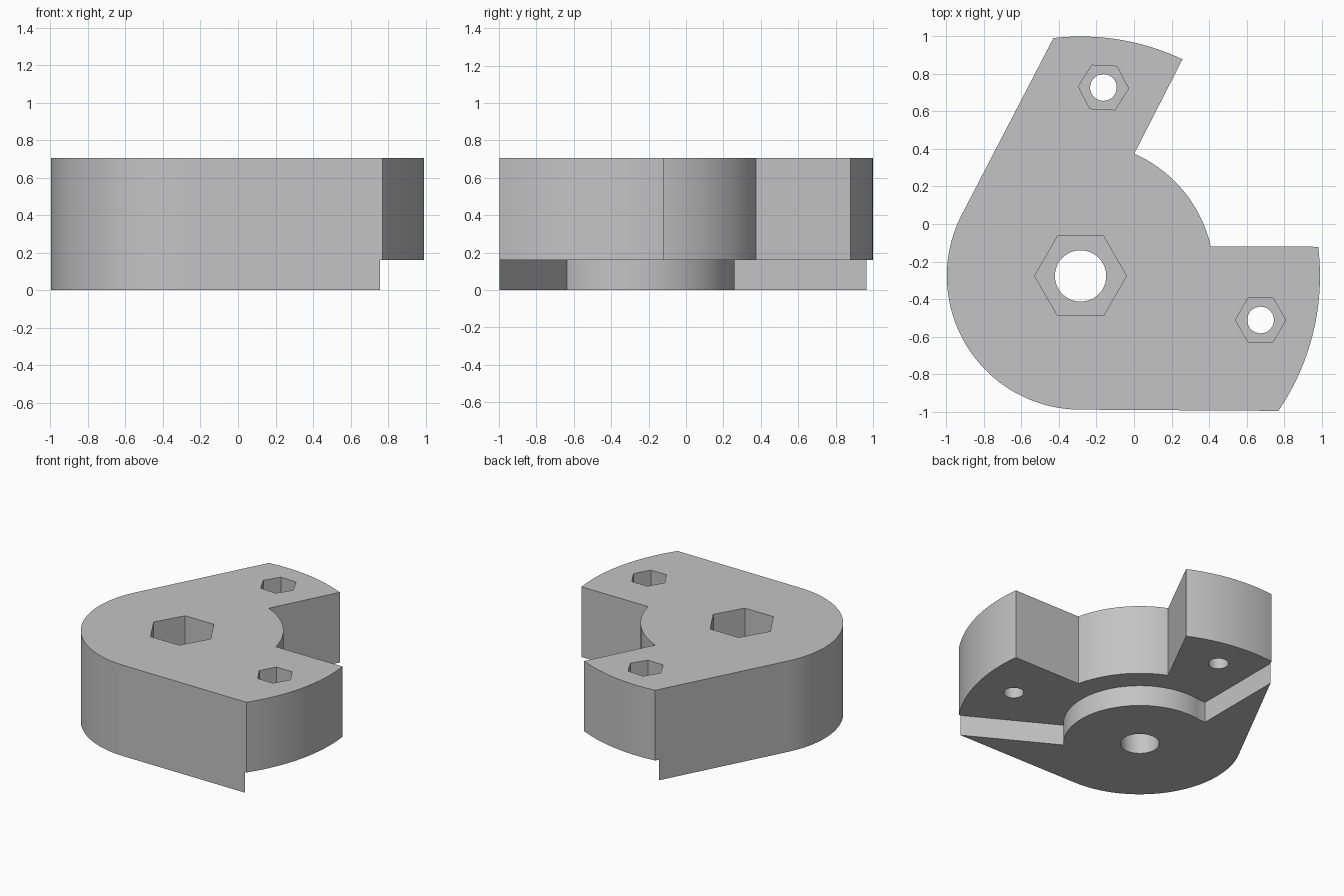
import bpy, bmesh
from math import cos, sin, radians

if "Cube" in bpy.data.objects:
    bpy.data.objects.remove(bpy.data.objects["Cube"], do_unlink=True)

PIVOT = (-0.285, -0.277)      # centre of the main bore
HEIGHT = 0.705
STEP = 0.16                   # height of the relieved underside

grey = bpy.data.materials.new("plain grey")
grey.use_nodes = True
grey.diffuse_color = (0.55, 0.55, 0.55, 1)
grey.node_tree.nodes["Principled BSDF"].inputs["Base Color"].default_value = grey.diffuse_color


def arc(radius, start, end, steps, centre=PIVOT):
    """Points along an arc, angles in degrees."""
    angles = [radians(start + (end - start) * i / steps) for i in range(steps + 1)]
    return [(centre[0] + radius * cos(a), centre[1] + radius * sin(a)) for a in angles]


def prism(name, outline, bottom, top):
    """Extrude a flat counter-clockwise outline between two heights."""
    bm = bmesh.new()
    base = bm.faces.new([bm.verts.new((x, y, bottom)) for x, y in outline])
    cap = bmesh.ops.extrude_face_region(bm, geom=[base])["geom"]
    bmesh.ops.translate(bm, vec=(0, 0, top - bottom),
                        verts=[v for v in cap if isinstance(v, bmesh.types.BMVert)])
    bmesh.ops.recalc_face_normals(bm, faces=bm.faces)
    mesh = bpy.data.meshes.new(name)
    bm.to_mesh(mesh)
    bm.free()
    mesh.materials.append(grey)
    obj = bpy.data.objects.new(name, mesh)
    bpy.context.collection.objects.link(obj)
    return obj


def cut(target, name, outline, bottom, top):
    """Subtract a prism from the target, then discard the cutter."""
    cutter = prism(name, outline, bottom, top)
    cutter.hide_render = True
    mod = target.modifiers.new(name, "BOOLEAN")
    mod.operation = "DIFFERENCE"
    mod.solver = "EXACT"
    mod.object = cutter
    bpy.context.view_layer.objects.active = target
    bpy.ops.object.modifier_apply(modifier=name)
    bpy.data.objects.remove(cutter, do_unlink=True)


# Body: round hub with two arms, ends and notch concentric with the hub
outline = (arc(1.277, -34.3, 7.0, 24)       # right arm end
           + arc(0.712, 12.7, 66.3, 28)     # notch between the arms
           + arc(1.277, 64.8, 96.5, 20)     # back arm end
           + arc(0.713, 152.9, 270, 56))    # hub
body = prism("bracket_body", outline, 0, HEIGHT)

# Underside relief: leaves a round boss and two angled edges
relief = [(-0.443, 2), (-0.443, 0.25)]
relief += arc(0.537, 104, -42, 56)[1:]
relief += [(0.755, -0.995), (1.476, -1.395), (2, 2)]
cut(body, "underside_relief", relief, -0.2, STEP)

# Bores with hexagonal nut pockets: centre, bore, hexagon, turn, pocket floor
for name, centre, bore, hexagon, turn, floor in (
        ("hub", PIVOT, 0.137, 0.245, 0, 0.3),
        ("right_arm", (0.675, -0.512), 0.071, 0.134, 0, 0.4),
        ("back_arm", (-0.163, 0.728), 0.071, 0.134, -2.7, 0.4)):
    cut(body, name + "_bore", arc(bore, 0, 360, 48, centre)[:-1], -0.1, 1)
    cut(body, name + "_nut_pocket", arc(hexagon, turn, turn + 360, 6, centre)[:-1], floor, 1)

# Smooth the curved walls, keep the edges crisp
bpy.ops.object.select_all(action="DESELECT")
body.select_set(True)
bpy.context.view_layer.objects.active = body
bpy.ops.object.shade_smooth_by_angle(angle=radians(25))
